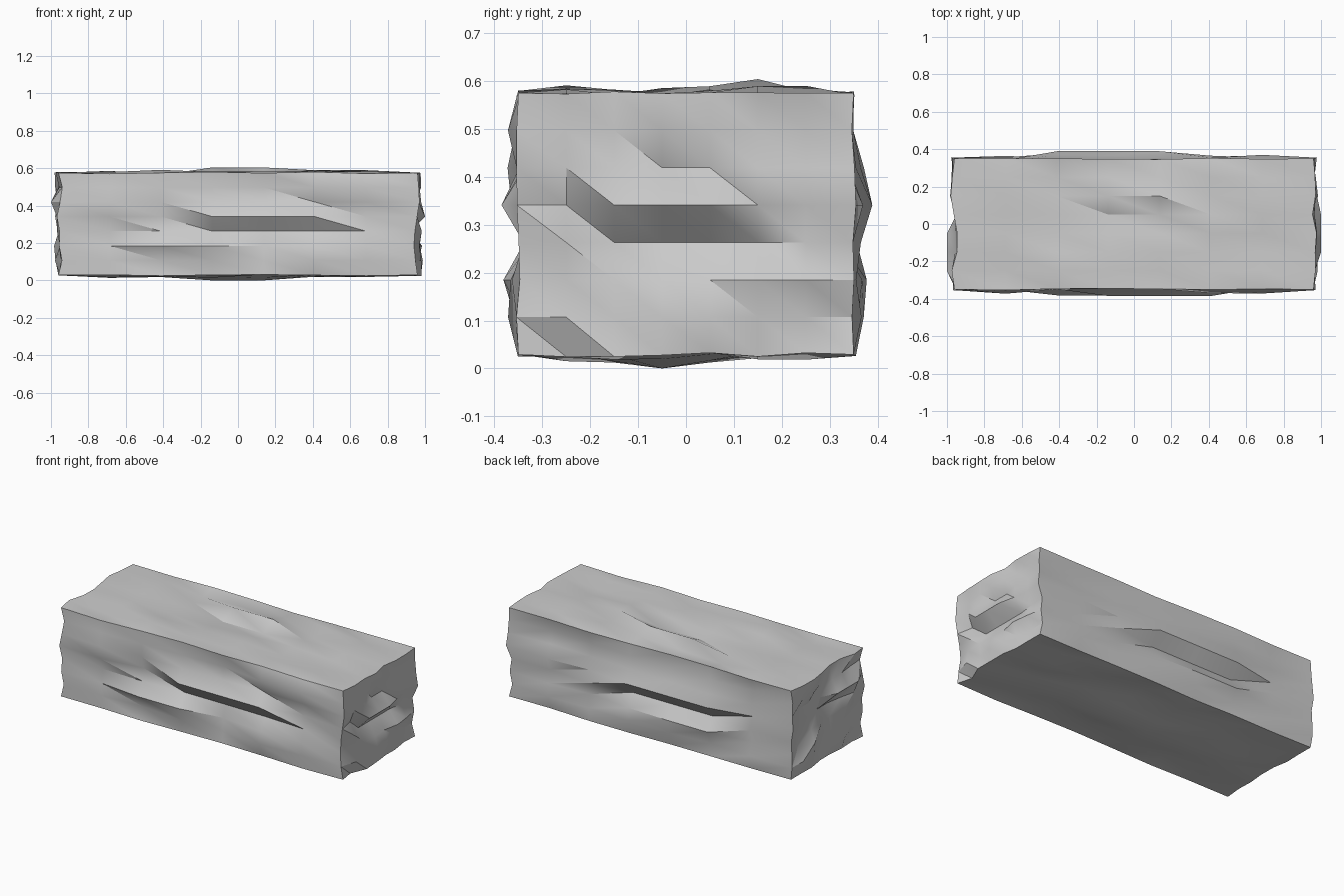
import bpy
import bmesh
import random
from mathutils import Vector

if "Cube" in bpy.data.objects:
    bpy.data.objects.remove(bpy.data.objects["Cube"], do_unlink=True)

random.seed(11)
N = 7                                  # cells along each side
HALF = Vector((0.96, 0.35, 0.273))     # half size of the undented block
CENTRE = Vector((0, 0, 0.302))
ROUGH = Vector((0.04, 0.039, 0.029))   # bump height along each axis

FRONT, BACK = (1, 0), (1, N)
LEFT, RIGHT = (0, N), (0, 0)
TOP, BOTTOM = (2, N), (2, 0)

# Ridges and hollows along a row: side, row, first column, last column, height
ridges = [
    (FRONT, 4, 3, 5, 0.9), (FRONT, 3, 3, 4, -0.7), (FRONT, 2, 2, 3, 0.8),
    (BACK, 4, 2, 4, 1), (BACK, 3, 2, 4, -0.7), (BACK, 2, 2, 3, 0.7),
    (LEFT, 4, 2, 4, 1), (LEFT, 3, 2, 5, -0.9), (LEFT, 1, 3, 4, 0.7),
    (LEFT, 5, 3, 4, -0.4), (RIGHT, 5, 1, 3, 1), (RIGHT, 4, 3, 4, -0.8),
    (TOP, 5, 3, 4, 1), (TOP, 4, 3, 4, -0.7), (BOTTOM, 3, 3, 4, 1),
]


def ridge_height(side, column, row):
    """Height of the ridge at a grid point, or random roughness elsewhere."""
    for ridge_side, ridge_row, first, last, height in ridges:
        if ridge_side == side and ridge_row == row and first <= column <= last:
            return height
    return random.uniform(-0.6, 0.6)


def outline_point(key):
    """Place one lattice point of the block and roughen it."""
    point = Vector([CENTRE[i] + HALF[i] * (2 * key[i] / N - 1) for i in range(3)])
    sides = [i for i in range(3) if key[i] in (0, N)]
    if len(sides) == 1:
        axis = sides[0]
        column, row = [key[i] for i in range(3) if i != axis]
        outward = 1 if key[axis] else -1
        height = ridge_height((axis, key[axis]), column, row)
        point[axis] += height * ROUGH[axis] * outward
    elif len(sides) == 2:
        # End rims zigzag lengthwise, long edges stay nearly straight
        for axis in sides:
            reach = 0.022 if axis == 0 else 0.005
            point[axis] += random.uniform(-reach, reach)
    return point


bm = bmesh.new()
lattice = {}


def vert(axis, end, column, row):
    """Return the shared vertex at a grid point of one side."""
    key = [column, row]
    key.insert(axis, end)
    key = tuple(key)
    if key not in lattice:
        lattice[key] = bm.verts.new(outline_point(key))
    return lattice[key]


# Six gridded sides, every cell split along the same falling diagonal
for axis, end in (FRONT, BACK, LEFT, RIGHT, TOP, BOTTOM):
    for column in range(N):
        for row in range(N):
            low = vert(axis, end, column, row)
            across = vert(axis, end, column + 1, row)
            above = vert(axis, end, column, row + 1)
            far = vert(axis, end, column + 1, row + 1)
            bm.faces.new((low, across, above))
            bm.faces.new((across, far, above))

bmesh.ops.recalc_face_normals(bm, faces=bm.faces)
mesh = bpy.data.meshes.new("rough_block")
bm.to_mesh(mesh)
bm.free()

block = bpy.data.objects.new("rough_block", mesh)
bpy.context.collection.objects.link(block)

# Plain grey stone
stone = bpy.data.materials.new("grey_stone")
stone.use_nodes = True
grey = (0.6, 0.6, 0.6, 1)
stone.diffuse_color = grey
stone.node_tree.nodes["Principled BSDF"].inputs["Base Color"].default_value = grey
mesh.materials.append(stone)

# Soft shading with sharp creases
bpy.ops.object.select_all(action="DESELECT")
block.select_set(True)
bpy.context.view_layer.objects.active = block
bpy.ops.object.shade_smooth_by_angle(angle=0.52)
